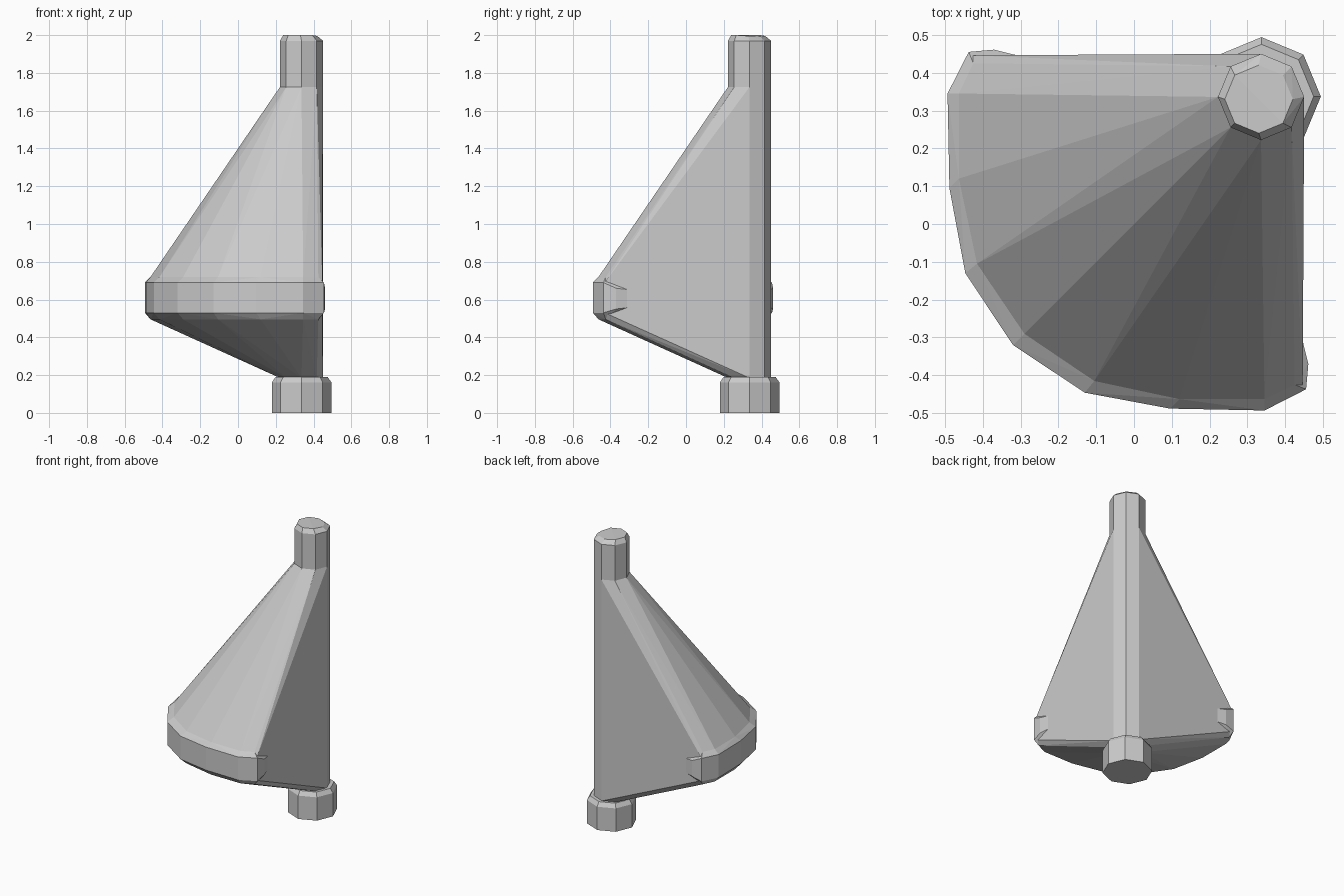
import bpy, bmesh, math

cube = bpy.data.objects.get("Cube")
if cube:
    bpy.data.objects.remove(cube, do_unlink=True)

grey = bpy.data.materials.new("light_grey")
grey.use_nodes = True
colour = (0.6, 0.6, 0.6, 1)
grey.diffuse_color = colour
grey.node_tree.nodes["Principled BSDF"].inputs["Base Color"].default_value = colour

AXIS = 0.336      # post axis, the same in x and y
POST_R = 0.114


def hull(name, points):
    """Flat-shaded convex solid around the points."""
    bm = bmesh.new()
    for p in points:
        bm.verts.new(p)
    bmesh.ops.remove_doubles(bm, verts=bm.verts[:], dist=0.0001)
    bmesh.ops.convex_hull(bm, input=bm.verts[:], use_existing_faces=False)
    bmesh.ops.delete(bm, geom=[v for v in bm.verts if not v.link_faces], context='VERTS')
    bmesh.ops.dissolve_limit(bm, angle_limit=math.radians(1), verts=bm.verts[:], edges=bm.edges[:])
    bmesh.ops.recalc_face_normals(bm, faces=bm.faces[:])
    mesh = bpy.data.meshes.new(name)
    bm.to_mesh(mesh)
    bm.free()
    mesh.materials.append(grey)
    obj = bpy.data.objects.new(name, mesh)
    bpy.context.collection.objects.link(obj)
    return obj


def octagon(radius, z, centre=AXIS):
    return [(centre + radius * math.cos(i * math.pi / 4),
             centre + radius * math.sin(i * math.pi / 4), z) for i in range(8)]


def both_wings(points):
    """Mirror points across the diagonal plane x = y."""
    return points + [(y, x, z) for x, y, z in points]


def at_heights(outline, *heights):
    return [(x, y, z) for x, y in outline for z in heights]


# Half outlines of the fan; the other half is mirrored
outer = [(0.455, -0.437), (0.345, -0.493), (0.095, -0.488), (-0.13, -0.446), (-0.32, -0.32)]
inner = [(0.425, -0.425), (0.345, -0.463), (0.12, -0.463), (-0.105, -0.415), (-0.29, -0.29)]

# Fan-shaped double cone with flat sides
side_edge = at_heights([(0.446, -0.43)], 0.53, 0.69)
hull("cone_body", both_wings(at_heights(inner, 0.495, 0.72) + side_edge)
     + octagon(POST_R, 0.185) + octagon(POST_R, 1.725))

# Thick rim with rounded ends that stand slightly proud of the sides
rim_end = at_heights([(0.461, -0.37)], 0.55, 0.66) + at_heights([(0.44, -0.285)], 0.56, 0.65)
hull("rim", both_wings(at_heights(outer, 0.53, 0.69) + at_heights(inner, 0.495, 0.72) + rim_end))

# Upright post with a bevelled, slightly sloping top
top = [(x, y, 2.0 - 0.06 * max(0, x + y - 2 * AXIS)) for x, y, z in octagon(0.09, 2.0, AXIS - 0.006)]
hull("post", octagon(POST_R, 0.1) + octagon(POST_R, 1.97) + top)

# Octagonal foot with a bevelled top edge
hull("foot", octagon(0.157, 0, 0.337) + octagon(0.157, 0.162, 0.337) + octagon(0.138, 0.19, 0.337))
